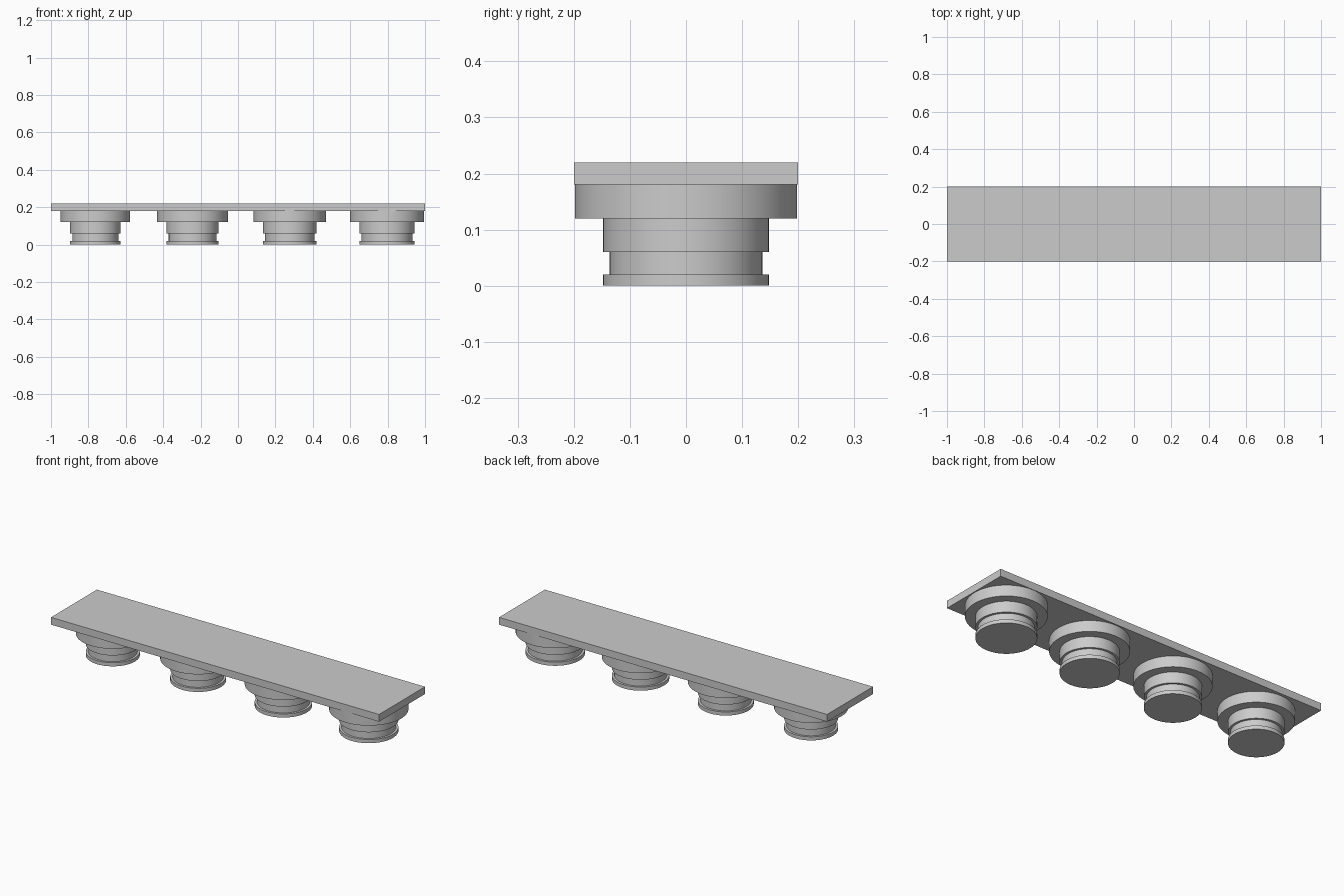
import bpy, bmesh, math

cube = bpy.data.objects.get("Cube")
if cube:
    bpy.data.objects.remove(cube, do_unlink=True)

GREY = (0.6, 0.6, 0.6, 1.0)
grey = bpy.data.materials.new("plain_grey")
grey.use_nodes = True
grey.diffuse_color = GREY
grey.node_tree.nodes["Principled BSDF"].inputs["Base Color"].default_value = GREY


def add_object(name, bm):
    bmesh.ops.recalc_face_normals(bm, faces=bm.faces)
    mesh = bpy.data.meshes.new(name)
    bm.to_mesh(mesh)
    bm.free()
    mesh.materials.append(grey)
    obj = bpy.data.objects.new(name, mesh)
    bpy.context.collection.objects.link(obj)
    return obj


def lathe(name, profile, x, segments=96):
    """Turn an (radius, height) profile around a vertical axis at x."""
    bm = bmesh.new()
    verts = [bm.verts.new((r, 0, z)) for r, z in profile]
    edges = [bm.edges.new(pair) for pair in zip(verts, verts[1:])]
    bmesh.ops.spin(bm, geom=verts + edges, cent=(0, 0, 0), axis=(0, 0, 1),
                   angle=math.tau, steps=segments, use_duplicate=False)
    bmesh.ops.remove_doubles(bm, verts=bm.verts, dist=1e-5)
    obj = add_object(name, bm)
    obj.location.x = x
    bpy.ops.object.select_all(action='DESELECT')
    obj.select_set(True)
    bpy.context.view_layer.objects.active = obj
    bpy.ops.object.shade_smooth_by_angle(angle=math.radians(30))
    return obj


# Flat top slab
bm = bmesh.new()
bmesh.ops.create_cube(bm, size=1)
bmesh.ops.scale(bm, vec=(2.0, 0.4, 0.04), verts=bm.verts)
bmesh.ops.translate(bm, vec=(0, 0, 0.2), verts=bm.verts)
add_object("top_slab", bm)

# Stepped round pedestals, each slightly wider than the one before
for i in range(4):
    wide = 0.185 + 0.0043 * i
    body = wide - 0.05
    neck = body - 0.012
    profile = [(0, 0), (body, 0), (body, 0.02), (neck, 0.02), (neck, 0.06),
               (body, 0.06), (body, 0.12), (wide, 0.12), (wide, 0.18), (0, 0.18)]
    lathe(f"pedestal_{i + 1}", profile, -0.763 + 0.52 * i)
